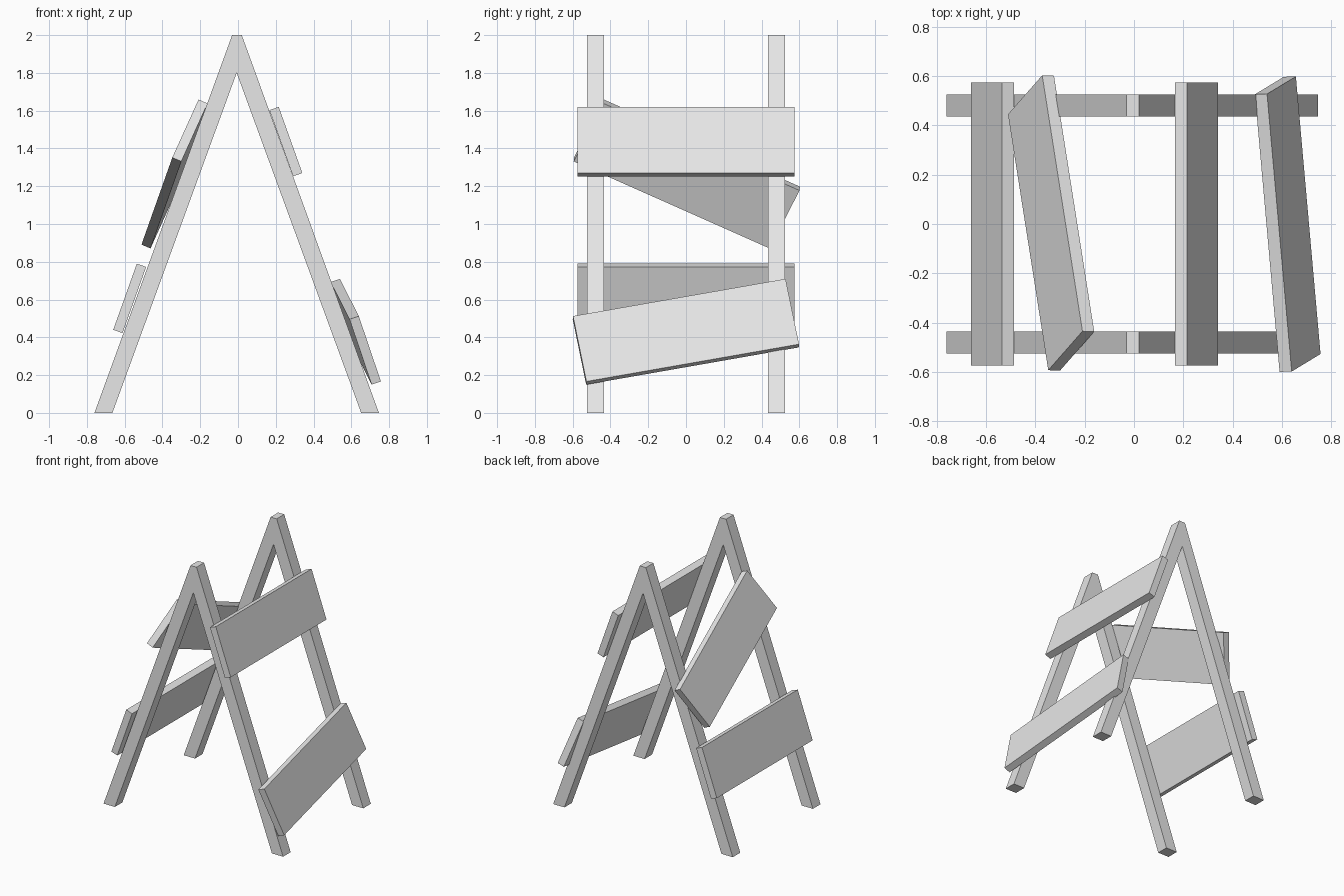
import bpy
import bmesh
from mathutils import Vector, Matrix

cube = bpy.data.objects.get("Cube")
if cube:
    bpy.data.objects.remove(cube, do_unlink=True)

grey = bpy.data.materials.new("plain_grey")
grey.use_nodes = True
grey.diffuse_color = (0.8, 0.8, 0.8, 1)
grey.node_tree.nodes["Principled BSDF"].inputs["Base Color"].default_value = (0.8, 0.8, 0.8, 1)

BOARD_SIZE = (1.147, 0.372, 0.052)  # length, width, thickness


def add_object(name, bm):
    bmesh.ops.recalc_face_normals(bm, faces=bm.faces)
    mesh = bpy.data.meshes.new(name)
    bm.to_mesh(mesh)
    bm.free()
    mesh.materials.append(grey)
    obj = bpy.data.objects.new(name, mesh)
    bpy.context.collection.objects.link(obj)


def a_frame(name, y, depth=0.09):
    """Pair of legs joined at the apex, extruded from one flat profile."""
    profile = [(-0.76, 0), (-0.665, 0), (-0.007, 1.8), (0.652, 0),
               (0.746, 0), (0.02, 2), (-0.031, 2)]
    bm = bmesh.new()
    face = bm.faces.new([bm.verts.new((x, y - depth / 2, z)) for x, z in profile])
    new = bmesh.ops.extrude_face_region(bm, geom=[face])["geom"]
    verts = [g for g in new if isinstance(g, bmesh.types.BMVert)]
    bmesh.ops.translate(bm, verts=verts, vec=(0, depth, 0))
    add_object(name, bm)


def board(name, outer_centre, along, down):
    """Plank whose outer face is centred on the given point."""
    u = Vector(along).normalized()
    v = Vector(down)
    v = (v - u * v.dot(u)).normalized()
    n = u.cross(v)
    if n.x * outer_centre[0] < 0:
        n = -n
    centre = Vector(outer_centre) - n * BOARD_SIZE[2] / 2
    matrix = Matrix((u, v, n)).transposed().to_4x4()
    matrix = Matrix.Translation(centre) @ matrix @ Matrix.Diagonal((*BOARD_SIZE, 1))
    bm = bmesh.new()
    bmesh.ops.create_cube(bm, size=1, matrix=matrix)
    add_object(name, bm)


# Leg frames
a_frame("front_legs", -0.48)
a_frame("back_legs", 0.48)

# Straight boards
board("left_upper_board", (0.278, 0, 1.445), (0, 1, 0), (0.125, 0, -0.35))
board("right_lower_board", (-0.598, 0, 0.615), (0, 1, 0), (-0.125, 0, -0.35))

# Crooked boards
board("left_lower_board", (0.648, 0, 0.438), (-0.1, 1.125, 0.197), (0.115, 0.07, -0.34))
board("right_upper_board", (-0.36, 0.005, 1.275), (0.163, -1.036, 0.46), (-0.14, -0.155, -0.31))
